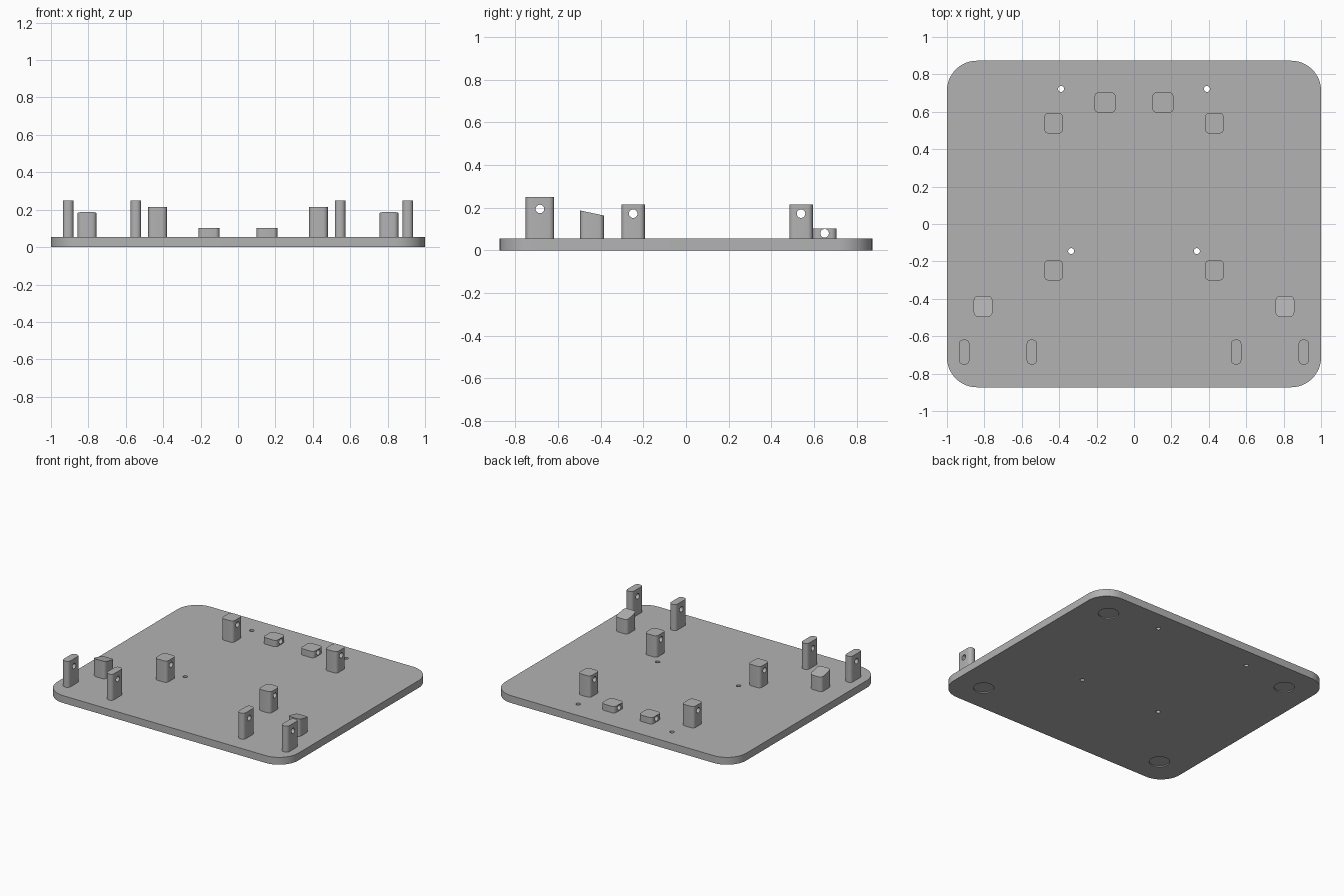
import bpy, bmesh, math

cube = bpy.data.objects.get("Cube")
if cube:
    bpy.data.objects.remove(cube, do_unlink=True)

grey = bpy.data.materials.new("plain grey")
GREY = (0.45, 0.45, 0.45, 1.0)
grey.diffuse_color = GREY
grey.use_nodes = True
grey.node_tree.nodes["Principled BSDF"].inputs["Base Color"].default_value = GREY


def add_object(name, bm):
    bmesh.ops.recalc_face_normals(bm, faces=bm.faces)
    mesh = bpy.data.meshes.new(name)
    bm.to_mesh(mesh)
    bm.free()
    mesh.materials.append(grey)
    obj = bpy.data.objects.new(name, mesh)
    bpy.context.collection.objects.link(obj)
    return obj


def activate(obj):
    bpy.ops.object.select_all(action="DESELECT")
    obj.select_set(True)
    bpy.context.view_layer.objects.active = obj


def rounded_block(name, x, y, z, radius, segments=5, top_fillet=0, back_drop=0):
    """Upright block between (low, high) pairs, with rounded vertical edges."""
    outline = []
    corners = [(x[1], y[1], -1, -1), (x[0], y[1], 1, -1),
               (x[0], y[0], 1, 1), (x[1], y[0], -1, 1)]
    for quarter, (cx, cy, sx, sy) in enumerate(corners):
        for i in range(segments + 1):
            a = math.pi / 2 * (quarter + i / segments)
            outline.append((cx + radius * (sx + math.cos(a)),
                            cy + radius * (sy + math.sin(a))))
    bm = bmesh.new()
    low = [bm.verts.new((px, py, z[0])) for px, py in outline]
    high = [bm.verts.new((px, py, z[1] - back_drop * (py - y[0]) / (y[1] - y[0])))
            for px, py in outline]
    bm.faces.new(low[::-1])
    top = bm.faces.new(high)
    for i in range(len(outline)):
        j = (i + 1) % len(outline)
        bm.faces.new((low[i], low[j], high[j], high[i]))
    if top_fillet:
        bmesh.ops.bevel(bm, geom=list(top.edges), offset=top_fillet, segments=3,
                        profile=0.5, affect="EDGES")
    return add_object(name, bm)


def drill(obj, center, radius, depth, axis="Z"):
    """Cut a round hole and discard the cutter."""
    bpy.ops.mesh.primitive_cylinder_add(vertices=32, radius=radius, depth=depth, location=center,
                                        rotation=(0, math.pi / 2 if axis == "X" else 0, 0))
    cutter = bpy.context.object
    cutter.hide_render = True
    cutter.data.materials.append(grey)
    activate(obj)
    cut = obj.modifiers.new("hole", "BOOLEAN")
    cut.operation = "DIFFERENCE"
    cut.solver = "EXACT"
    cut.object = cutter
    bpy.ops.object.modifier_apply(modifier=cut.name)
    bpy.data.objects.remove(cutter, do_unlink=True)


def finish(obj):
    activate(obj)
    bpy.ops.object.shade_smooth_by_angle(angle=math.radians(30))


# Base plate with through holes and shallow foot recesses underneath
TOP = 0.055
plate = rounded_block("base_plate", (-1, 1), (-0.873, 0.873), (0, TOP), 0.16,
                      segments=12, top_fillet=0.01)
for side in (1, -1):
    for hx, hy in ((0.39, 0.722), (0.336, -0.145)):
        drill(plate, (side * hx, hy, 0.03), 0.016, 0.2)
    for hy in (0.66, -0.66):
        drill(plate, (side * 0.78, hy, 0), 0.07, 0.016)
finish(plate)

# Upright posts: name, x range, y range, top, corner radius, hole height, back drop
POSTS = [
    ("inner_front_tab", (0.518, 0.574), (-0.751, -0.618), 0.25, 0.024, 0.194, 0),
    ("outer_front_tab", (0.88, 0.936), (-0.751, -0.618), 0.25, 0.024, 0.194, 0),
    ("sloped_block", (0.757, 0.857), (-0.496, -0.384), 0.187, 0.024, None, 0.024),
    ("middle_post", (0.38, 0.48), (-0.302, -0.193), 0.215, 0.024, 0.172, 0),
    ("back_post", (0.38, 0.48), (0.484, 0.594), 0.215, 0.024, 0.172, 0),
    ("low_back_block", (0.099, 0.211), (0.594, 0.705), 0.103, 0.024, 0.08, 0),
]
for label, side in (("left", 1), ("right", -1)):
    for name, x, y, top, radius, hole, drop in POSTS:
        span = tuple(sorted(side * v for v in x))
        post = rounded_block(f"{label}_{name}", span, y, (TOP - 0.005, top), radius,
                             back_drop=drop)
        if hole:
            drill(post, (sum(span) / 2, sum(y) / 2, hole), 0.02, 0.3, "X")
        finish(post)
